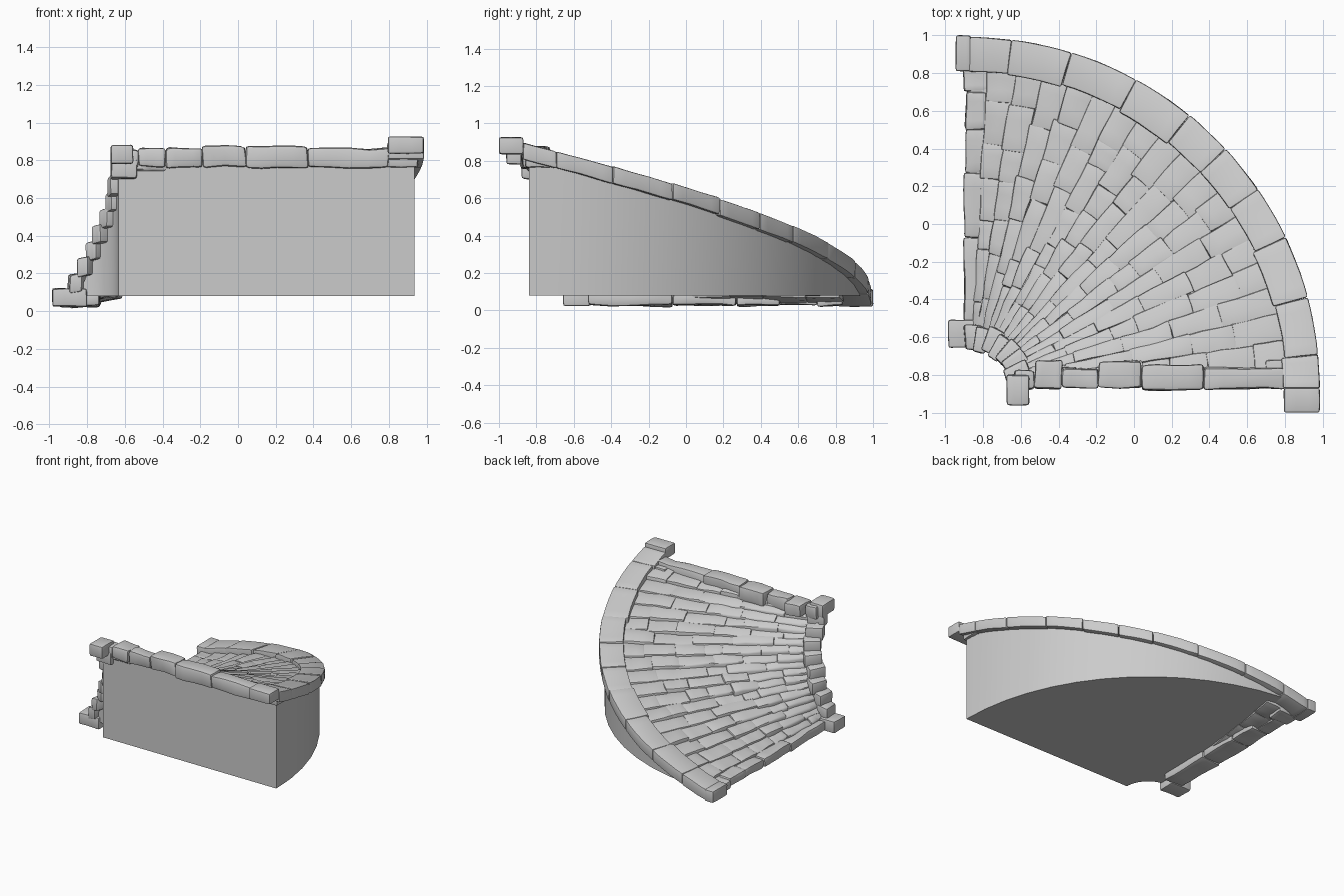
import bpy, bmesh, math, random
from mathutils import Vector, noise

if "Cube" in bpy.data.objects:
    bpy.data.objects.remove(bpy.data.objects["Cube"])

random.seed(4)
CX, CY = -0.875, -0.87           # turning centre of the quarter spiral
rnd = random.uniform


def top(a):
    """Height of the kerb top at angle a (degrees, 0 = high end)."""
    return 0.115 + 0.785 * (1 - a / 90)


def polar(a, r, z):
    t = math.radians(a)
    return Vector((CX + r * math.cos(t), CY + r * math.sin(t), z))


def stone(bm, fn, nu=3, nv=2, bevel=0.014, rough=0.006):
    """Bevelled block: fn maps (u, v, w) in 0..1 to space, with worn edges."""
    b = bmesh.new()
    grid = {}

    def vert(i, j, k):
        if (i, j, k) not in grid:
            grid[i, j, k] = b.verts.new(fn(i / nu, j / nv, k))
        return grid[i, j, k]

    def quad(*c):
        b.faces.new([vert(*p) for p in c])
    for i in range(nu):
        for j in range(nv):
            for k in (0, 1):
                quad((i, j, k), (i + 1, j, k), (i + 1, j + 1, k), (i, j + 1, k))
        for j in (0, nv):
            quad((i, j, 0), (i + 1, j, 0), (i + 1, j, 1), (i, j, 1))
    for j in range(nv):
        for i in (0, nu):
            quad((i, j, 0), (i, j + 1, 0), (i, j + 1, 1), (i, j, 1))
    bmesh.ops.recalc_face_normals(b, faces=b.faces)
    sharp = [e for e in b.edges if e.calc_face_angle(0) > 0.9]
    bmesh.ops.bevel(b, geom=sharp, offset=bevel, segments=2, profile=0.6,
                    affect='EDGES', clamp_overlap=True)
    seed = Vector((rnd(0, 50), rnd(0, 50), rnd(0, 50)))
    for v in b.verts:
        v.co += noise.noise_vector(v.co * 7 + seed) * rough
    tmp = bpy.data.meshes.new("tmp")
    b.to_mesh(tmp)
    b.free()
    bm.from_mesh(tmp)
    bpy.data.meshes.remove(tmp)


def box(bm, x0, x1, y0, y1, z0, z1, **kw):
    stone(bm, lambda u, v, w: Vector((x0 + (x1 - x0) * u, y0 + (y1 - y0) * v,
                                      z0 + (z1 - z0) * w)), **kw)


def finish(bm, name, angle=40):
    bmesh.ops.recalc_face_normals(bm, faces=bm.faces)
    me = bpy.data.meshes.new(name)
    bm.to_mesh(me)
    bm.free()
    ob = bpy.data.objects.new(name, me)
    bpy.context.collection.objects.link(ob)
    bpy.ops.object.select_all(action='DESELECT')
    ob.select_set(True)
    bpy.context.view_layer.objects.active = ob
    bpy.ops.object.shade_smooth_by_angle(angle=math.radians(angle))


# Solid base: flat underside, top rising around the quarter turn
bm = bmesh.new()
N, Z0 = 14, 0.08
rings = []
for i in range(N + 1):
    a = 90 * i / N
    z = max(top(a) - 0.08, Z0 + 0.002)
    ring = [polar(a, r, h) for r, h in ((0.24, Z0), (1.81, Z0), (1.81, z), (0.24, z))]
    s = 0.03 * (1 - i / N)       # front wall sits slightly behind the centre
    rings.append([bm.verts.new(p + Vector((0, s, 0))) for p in ring])
for p, q in zip(rings, rings[1:]):
    for j in range(4):
        bm.faces.new((p[j], p[(j + 1) % 4], q[(j + 1) % 4], q[j]))
bm.faces.new(rings[0])
bm.faces.new(rings[-1])
finish(bm, "base_wall", 30)

# Outer kerb: long sloping stones
bm = bmesh.new()
joints = [0, 5.5, 15, 25.5, 34.5, 43, 51, 61.5, 73, 83, 90]
for a0, a1 in zip(joints, joints[1:]):
    dz, ri = rnd(-.006, .006), 1.675 + rnd(-.012, .008)

    def f(u, v, w):
        a = a0 + (a1 - a0) * u
        return polar(a, ri + (1.86 - ri) * v, top(a) - 0.09 * (1 - w) + dz)
    stone(bm, f, nu=5, bevel=0.012, rough=0.004)
box(bm, 0.795, 0.985, -1.0, -0.87, 0.835, 0.925, rough=.003)
box(bm, -0.945, -0.865, 0.81, 1.0, 0.02, 0.115, rough=.003)
finish(bm, "outer_kerb")

# Inner kerb: small blocks climbing like steps
bm = bmesh.new()
K = 8
for i in range(K):
    a0, a1 = 90 * i / K - 2, 90 * (i + 1) / K + 5
    zt = 0.80 - 0.6 * i / (K - 1)
    dr = rnd(-.01, .01)
    stone(bm, lambda u, v, w: polar(a0 + (a1 - a0) * u, 0.205 + dr + 0.135 * v,
                                    zt - 0.1 * (1 - w) + 0.015 * (0.5 - u)),
          bevel=0.016)
box(bm, -0.675, -0.555, -0.96, -0.80, 0.78, 0.88)
box(bm, -0.985, -0.80, -0.655, -0.51, 0.025, 0.12)
finish(bm, "inner_kerb")

# Upper landing edge: row of stones along the front
bm = bmesh.new()
xs = [-0.64, -0.53, -0.38, -0.19, 0.04, 0.37, 0.80]
for x0, x1 in zip(xs, xs[1:]):
    box(bm, x0, x1, -0.87 + rnd(-.008, .008), -0.745 + rnd(-.03, .03),
        0.765 + rnd(-.008, .008), 0.868 + rnd(-.008, .008), nu=4, bevel=.02, rough=.012)
box(bm, 0.70, 0.955, -0.86, -0.72, 0.765, 0.84)
finish(bm, "upper_edge_stones")

# Lower landing edge: row of stones along the left side
bm = bmesh.new()
ys = [-0.52, -0.07, 0.27, 0.50, 0.70, 0.84]
for y0, y1 in zip(ys, ys[1:]):
    box(bm, -0.90 + rnd(-.008, .008), -0.755 + rnd(-.03, .03), y0, y1,
        0.022 + rnd(-.006, .006), 0.095 + rnd(-.008, .008), nv=4, bevel=.02, rough=.012)
finish(bm, "lower_edge_stones")

# Paving: radial courses, each tilted into a shallow step, split into stones
bm = bmesh.new()
ROWS, A0, A1 = 17, 3.5, 86.5
for i in range(ROWS):
    lo = A0 + (A1 - A0) * i / ROWS
    hi = A0 + (A1 - A0) * (i + 1) / ROWS
    mid = (lo + hi) / 2
    n = random.choice((5, 6, 7))
    cuts = [0.29 + 1.42 * (k + (rnd(-.25, .25) if 0 < k < n else 0)) / n
            for k in range(n + 1)]
    for r0, r1 in zip(cuts, cuts[1:]):
        dz, da = rnd(-.007, .007), rnd(-.35, .35)

        def g(u, v, w):
            a = lo - 0.3 + (hi - lo + 0.6) * u + da
            z = top(mid) + (top(a) - top(mid)) * 0.65 - 0.04 + dz
            return polar(a, r0 + (r1 - r0 + .006) * v, z - 0.07 * (1 - w))
        stone(bm, g, nu=2, nv=3, bevel=0.011, rough=0.011)
finish(bm, "paving_stones")
